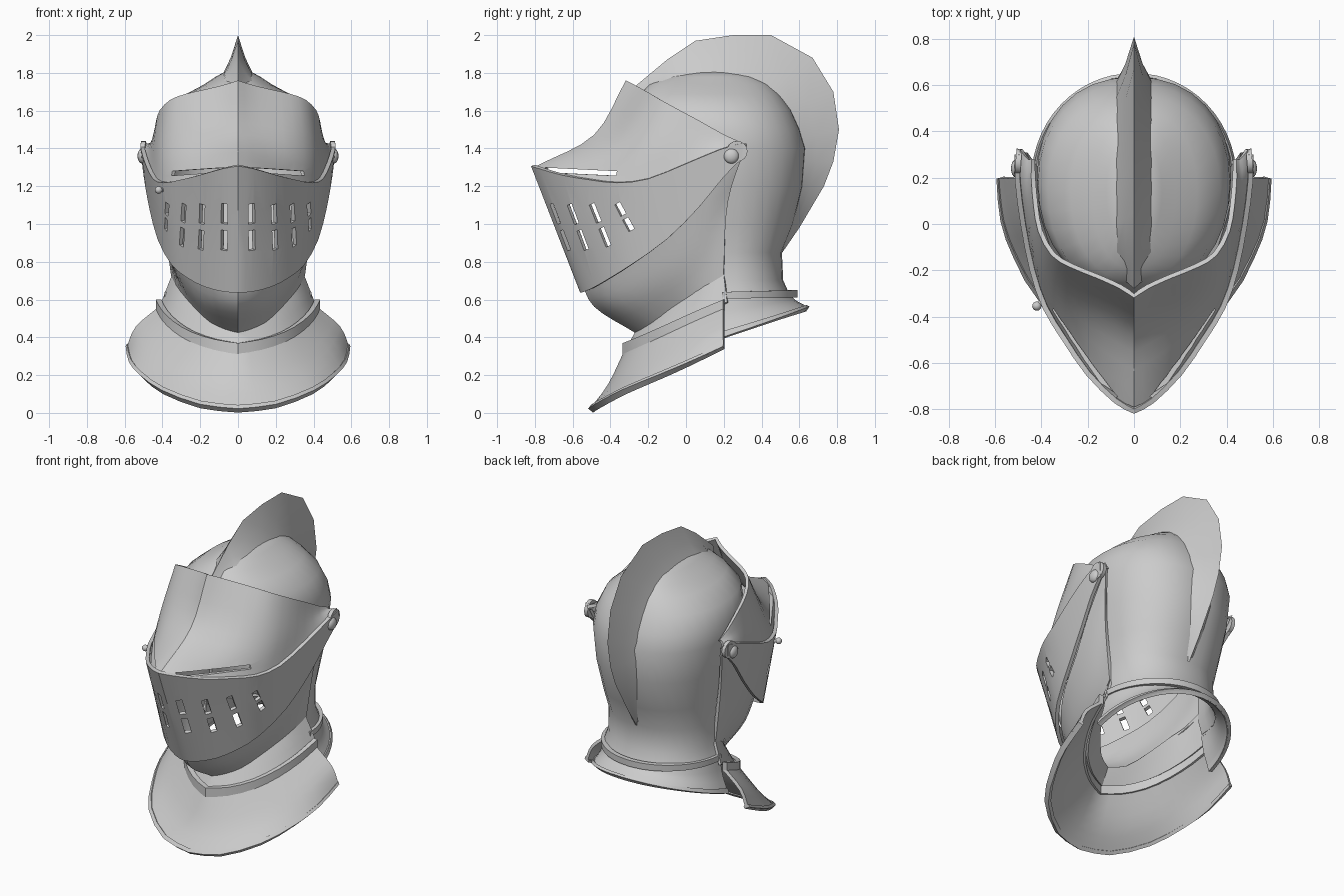
import bpy, bmesh, math
from mathutils import Vector, Matrix

if "Cube" in bpy.data.objects:
    bpy.data.objects.remove(bpy.data.objects["Cube"])

steel = bpy.data.materials.new("polished_steel")
steel.use_nodes = True
steel.diffuse_color = (0.6, 0.6, 0.6, 1)
steel.node_tree.nodes["Principled BSDF"].inputs["Base Color"].default_value = (0.6, 0.6, 0.6, 1)


def spline(points, sub):
    """Smooth curve through points, clamped at both ends."""
    pts = [Vector(p) for p in points]
    pts = [2 * pts[0] - pts[1]] + pts + [2 * pts[-1] - pts[-2]]
    out = []
    for a, b, c, d in zip(pts, pts[1:], pts[2:], pts[3:]):
        for i in range(sub):
            t = i / sub
            out.append(0.5 * (2 * b + (c - a) * t + (2 * a - 5 * b + 4 * c - d) * t * t
                              + (3 * b - a - 3 * c + d) * t ** 3))
    return out + [pts[-2]]


def finish(name, bm, thickness=0, cutter=None, angle=32):
    me = bpy.data.meshes.new(name)
    bm.to_mesh(me)
    bm.free()
    ob = bpy.data.objects.new(name, me)
    bpy.context.collection.objects.link(ob)
    me.materials.append(steel)
    bpy.ops.object.select_all(action="DESELECT")
    bpy.context.view_layer.objects.active = ob
    ob.select_set(True)
    if thickness:
        mod = ob.modifiers.new("plate", "SOLIDIFY")
        mod.thickness, mod.offset = thickness, 0
        bpy.ops.object.modifier_apply(modifier=mod.name)
    if cutter:
        mod = ob.modifiers.new("holes", "BOOLEAN")
        mod.object, mod.operation, mod.solver = cutter, "DIFFERENCE", "EXACT"
        bpy.ops.object.modifier_apply(modifier=mod.name)
        bpy.data.objects.remove(cutter)
    bpy.ops.object.shade_smooth_by_angle(angle=math.radians(angle))
    return ob


def grid(rows, closed=False):
    bm = bmesh.new()
    vs = [[bm.verts.new(p) for p in row] for row in rows]
    for a, b in zip(vs, vs[1:]):
        n = len(a)
        for i in range(n if closed else n - 1):
            j = (i + 1) % n
            bm.faces.new((a[i], a[j], b[j], b[i]))
    bmesh.ops.recalc_face_normals(bm, faces=bm.faces)
    axis = Vector((0, 0.15, 1))
    if sum((f.calc_center_median() - axis).dot(f.normal) * f.calc_area() for f in bm.faces) < 0:
        bmesh.ops.reverse_faces(bm, faces=bm.faces)
    return bm


def mirrored(row):
    return [Vector((-p.x, p.y, p.z)) for p in reversed(row[1:])] + row


def plate(name, rails, thickness=0.02, cutter=None, sub=2, rows=3):
    """Symmetrical plate lofted between rails that run from the centre line."""
    fine = [spline(r, sub) for r in rails]
    across = [spline(col, rows) for col in zip(*fine)]
    return finish(name, grid([mirrored(list(r)) for r in zip(*across)]), thickness, cutter)


def blend(a, b, t):
    return [Vector(p).lerp(Vector(q), t) for p, q in zip(a, b)]


def shift(rail, dy, dz, widen=1):
    return [(x * widen, y + dy, z + dz) for x, y, z in rail]


def cutter_boxes(name, boxes):
    """Boxes given as centre, up vector, outward vector and size, on both sides."""
    bm = bmesh.new()
    for c, up, out, size in boxes:
        for s in (-1, 1):
            u = Vector((up[0] * s, *up[1:])).normalized()
            side = u.cross(Vector((out[0] * s, *out[1:]))).normalized()
            m = Matrix((side, u.cross(side), u)).transposed().to_4x4()
            m.translation = (c[0] * s, c[1], c[2])
            bmesh.ops.create_cube(bm, size=1, matrix=m @ Matrix.Diagonal((*size, 1)))
    bmesh.ops.recalc_face_normals(bm, faces=bm.faces)
    ob = finish(name, bm)
    ob.hide_render = True
    return ob


# Skull: stacked rings (z, centre y, half width, back depth, front depth), face opening removed
levels = [(0.62, 0.2, 0.365, 0.34, 0.3), (0.7, 0.2, 0.338, 0.305, 0.3), (0.85, 0.2, 0.338, 0.298, 0.3),
          (1.0, 0.2, 0.355, 0.36, 0.3), (1.2, 0.2, 0.39, 0.41, 0.4), (1.4, 0.2, 0.41, 0.425, 0.46),
          (1.5, 0.18, 0.405, 0.415, 0.46), (1.6, 0.15, 0.365, 0.4, 0.44), (1.68, 0.14, 0.268, 0.35, 0.38),
          (1.73, 0.14, 0.175, 0.3, 0.33), (1.77, 0.14, 0.115, 0.23, 0.24), (1.795, 0.14, 0.07, 0.14, 0.14)]
rings = []
for z, cy, w, b, f in levels:
    ring = []
    for i in range(32):
        a = math.tau * i / 32
        s, c = math.sin(a), math.cos(a)
        ring.append((w * math.copysign(abs(s) ** 0.88, s), cy + (b if c > 0 else f) * math.copysign(abs(c) ** 0.95, c), z))
    rings.append(ring)
bm = grid(rings, closed=True)
bm.faces.new([v for v in bm.verts if v.co.z > 1.785])
bmesh.ops.recalc_face_normals(bm, faces=bm.faces)
face_opening = [f for f in bm.faces if f.calc_center_median().z < 1.4 and f.calc_center_median().y < 0.2]
bmesh.ops.delete(bm, geom=face_opening, context="FACES")
skull = finish("skull", bm, 0.02, angle=45)
bpy.context.view_layer.update()

# Comb: tall wedge whose foot is laid onto the skull
outer = [(-0.28, 1.72), (-0.1, 1.87), (0.05, 1.97), (0.25, 2.0), (0.45, 2.0), (0.67, 1.88), (0.78, 1.7),
         (0.81, 1.5), (0.78, 1.33), (0.73, 1.2), (0.6, 0.98), (0.49, 0.82)]
inner = [(-0.24, 1.66), (-0.12, 1.75), (0, 1.8), (0.15, 1.82), (0.28, 1.8), (0.45, 1.72), (0.55, 1.61),
         (0.61, 1.45), (0.63, 1.33), (0.61, 1.2), (0.56, 1.0), (0.48, 0.82)]
rows = []
for o, i in zip(outer, inner):
    width = min(0.075, 0.02 + 0.5 * math.dist(o, i))
    top, base = Vector((0, *o)), skull.closest_point_on_mesh((width, *i))[1].copy()
    base.x = width
    mid = top.lerp(base, 0.6)
    mid.x = width * 0.5
    rows.append(mirrored([top, mid, base]))
finish("comb", grid(rows))

# Lower visor with breathing slots
rim = [(0, -0.81, 1.31), (0.08, -0.765, 1.295), (0.2, -0.645, 1.26), (0.3, -0.5, 1.235), (0.385, -0.36, 1.22),
       (0.44, -0.2, 1.24), (0.48, 0, 1.32), (0.503, 0.18, 1.395), (0.505, 0.3, 1.43)]
visor_foot = [(0, -0.55, 0.64), (0.07, -0.53, 0.645), (0.17, -0.475, 0.67), (0.265, -0.39, 0.72), (0.345, -0.28, 0.79),
              (0.415, -0.1, 0.92), (0.46, 0.07, 1.09), (0.488, 0.2, 1.25), (0.5, 0.3, 1.35)]
slots = []
for x, y1, z1, y2, z2, a in ((0.07, -0.69, 1.055, -0.635, 0.915, 42), (0.18, -0.59, 1.055, -0.535, 0.92, 50),
                             (0.28, -0.475, 1.06, -0.42, 0.935, 56), (0.37, -0.345, 1.08, -0.3, 1.0, 62)):
    hi, lo = Vector((x, y1, z1)), Vector((x, y2, z2))
    out = (math.sin(math.radians(a)), -math.cos(math.radians(a)), 0)
    for c in (hi, lo):
        slots.append((c, hi - lo, out, (0.036, 0.14, (hi - lo).length * 0.75)))
plate("lower_visor", [rim, visor_foot], 0.022, cutter_boxes("slot_cutter", slots))

# Upper visor with eye slits
brow = [(0, -0.31, 1.755), (0.06, -0.27, 1.735), (0.16, -0.225, 1.71), (0.27, -0.18, 1.685), (0.35, -0.13, 1.655),
        (0.405, -0.03, 1.6), (0.425, 0.08, 1.54), (0.435, 0.2, 1.47), (0.435, 0.28, 1.43)]
slope = [(0, -0.48, 1.465), (0.07, -0.44, 1.46), (0.18, -0.385, 1.445), (0.29, -0.32, 1.43), (0.38, -0.23, 1.4),
         (0.425, -0.1, 1.4), (0.445, 0.04, 1.42), (0.455, 0.18, 1.425), (0.455, 0.28, 1.42)]
slit = [((0.2, -0.55, 1.277), (0.02, 0.035, 1), (0.82, -0.57, 0), (0.47, 0.13, 0.024))]
plate("upper_visor", [brow, slope, shift(rim, 0.022, -0.012, 0.965)], 0.02, cutter_boxes("slit_cutter", slit), rows=4)

# Bevor guarding the chin and cheeks
bevor_top = [(0, -0.55, 0.72), (0.12, -0.495, 0.73), (0.23, -0.385, 0.8), (0.32, -0.24, 0.88), (0.385, -0.06, 1.0),
             (0.435, 0.12, 1.2), (0.47, 0.31, 1.4)]
bevor_mid = [(0, -0.48, 0.57), (0.09, -0.43, 0.58), (0.18, -0.34, 0.61), (0.265, -0.2, 0.68), (0.335, -0.03, 0.79),
             (0.375, 0.11, 0.93), (0.4, 0.22, 1.12)]
chin = [(0, -0.26, 0.43), (0.06, -0.225, 0.445), (0.14, -0.17, 0.485), (0.21, -0.09, 0.55), (0.27, 0.01, 0.615),
        (0.315, 0.1, 0.67), (0.345, 0.2, 0.73)]
plate("bevor", [bevor_top, bevor_mid, chin], 0.02, rows=4)

# Neck plate and front gorget
collar = [(0, -0.32, 0.37), (0.12, -0.27, 0.39), (0.24, -0.18, 0.43), (0.33, -0.06, 0.485), (0.39, 0.07, 0.545),
          (0.42, 0.2, 0.6)]
throat = [(0, -0.245, 0.46), (0.1, -0.19, 0.48), (0.19, -0.09, 0.56), (0.26, 0.02, 0.64), (0.31, 0.1, 0.69),
          (0.335, 0.2, 0.75)]
plate("neck_plate", [throat, shift(collar, 0.02, -0.015, 0.95)], 0.015)
plate("front_collar_band", [collar, shift(collar, 0, -0.065)], 0.03, rows=1)
chest_mid = [(0, -0.405, 0.145), (0.16, -0.37, 0.158), (0.32, -0.26, 0.215), (0.43, -0.11, 0.295), (0.5, 0.04, 0.37),
             (0.535, 0.2, 0.45)]
chest_foot = [(0, -0.505, 0.012), (0.2, -0.47, 0.035), (0.4, -0.33, 0.11), (0.51, -0.14, 0.19), (0.565, 0.02, 0.26),
              (0.58, 0.2, 0.345)]
plate("front_gorget", [shift(collar, 0, -0.05), chest_mid, chest_foot], 0.02)
plate("front_gorget_border", [blend(chest_mid, chest_foot, 0.85), chest_foot], 0.034, rows=1)


# Back gorget: half rings from the nape round to the sides
def half_ring(w, b, z_back, z_side):
    pts = []
    for i in range(8):
        a = math.pi / 2 * i / 7
        pts.append((w * math.sin(a), 0.19 + b * math.cos(a), z_side + (z_back - z_side) * math.cos(a)))
    return pts


nape, nape_foot = half_ring(0.37, 0.36, 0.61, 0.61), half_ring(0.43, 0.455, 0.55, 0.395)
plate("back_collar_band", [half_ring(0.375, 0.385, 0.65, 0.64), half_ring(0.375, 0.385, 0.61, 0.605)], 0.03, rows=1)
plate("back_gorget", [nape, half_ring(0.39, 0.39, 0.585, 0.5), nape_foot], 0.02)
plate("back_gorget_border", [blend(nape, nape_foot, 0.85), nape_foot], 0.03, rows=1)


# Hinges and lifting peg
def ball(name, at, r, squash=1):
    bm = bmesh.new()
    bmesh.ops.create_uvsphere(bm, u_segments=16, v_segments=10, radius=r)
    bmesh.ops.transform(bm, matrix=Matrix.Translation(at) @ Matrix.Diagonal((squash, 1, 1, 1)), verts=bm.verts)
    finish(name, bm)


def rod(name, at, direction, r, length):
    bm = bmesh.new()
    turn = Vector(direction).to_track_quat("Z", "Y").to_matrix().to_4x4()
    bmesh.ops.create_cone(bm, cap_ends=True, segments=16, radius1=r, radius2=r, depth=length,
                          matrix=Matrix.Translation(at) @ turn)
    finish(name, bm)


for side, s in (("left", 1), ("right", -1)):
    rod(side + "_hinge_plate", (0.5 * s, 0.27, 1.385), (1, 0.08 * s, 0), 0.055, 0.024)
    ball(side + "_hinge_rivet", (0.508 * s, 0.24, 1.36), 0.04, 0.6)
rod("lifting_peg", (-0.4, -0.34, 1.18), (-1, -0.5, 0), 0.01, 0.06)
ball("lifting_peg_knob", (-0.42, -0.355, 1.18), 0.02)
